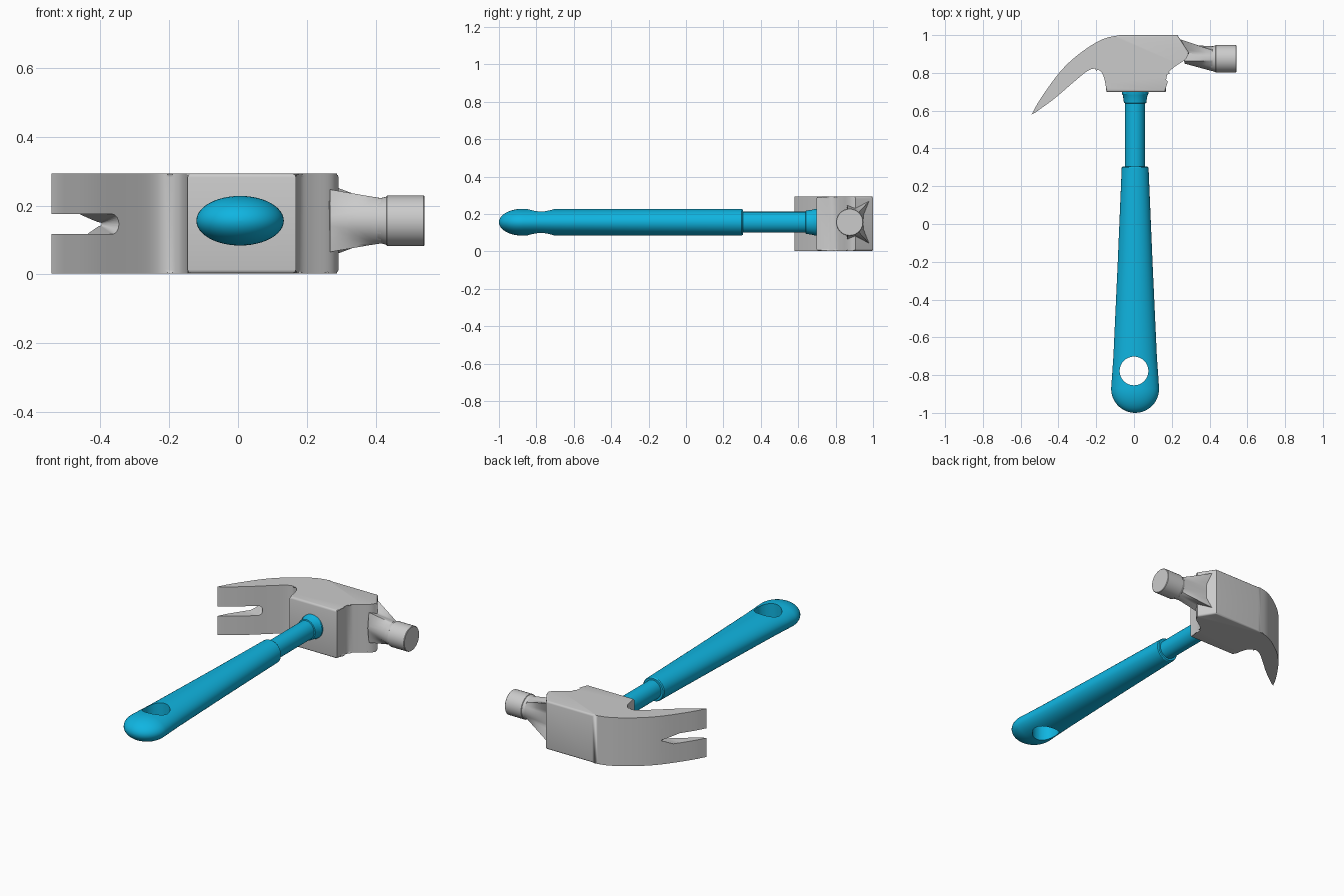
import bpy, bmesh, math
from mathutils import Vector

if "Cube" in bpy.data.objects:
    bpy.data.objects.remove(bpy.data.objects["Cube"])

ZC = 0.156  # mid height of the whole hammer


def make(name, bm, color=None):
    bmesh.ops.recalc_face_normals(bm, faces=bm.faces)
    me = bpy.data.meshes.new(name)
    bm.to_mesh(me)
    bm.free()
    ob = bpy.data.objects.new(name, me)
    bpy.context.collection.objects.link(ob)
    if color:
        me.materials.append(color)
    return ob


def loft(bm, rings):
    loops = [[bm.verts.new(p) for p in r] for r in rings]
    n = len(loops[0])
    for a, b in zip(loops, loops[1:]):
        for i in range(n):
            bm.faces.new((a[i], a[(i + 1) % n], b[(i + 1) % n], b[i]))
    bm.faces.new(loops[0][::-1])
    bm.faces.new(loops[-1])


def spline(pts, k=5):
    p = [Vector(q) for q in pts]
    p = [2 * p[0] - p[1]] + p + [2 * p[-1] - p[-2]]
    out = []
    for a, b, c, d in zip(p, p[1:], p[2:], p[3:]):
        for i in range(k):
            t = i / k
            out.append(0.5 * (2 * b + (c - a) * t + (2 * a - 5 * b + 4 * c - d) * t * t
                              + (3 * b - a - 3 * c + d) * t ** 3))
    return out + [p[-2]]


def cut(ob, tool):
    tool.hide_render = True
    m = ob.modifiers.new("cut", 'BOOLEAN')
    m.operation, m.solver, m.object = 'DIFFERENCE', 'EXACT', tool
    bpy.context.view_layer.objects.active = ob
    bpy.ops.object.modifier_apply(modifier=m.name)
    bpy.data.objects.remove(tool)


def smooth(ob):
    bpy.ops.object.select_all(action='DESELECT')
    ob.select_set(True)
    bpy.context.view_layer.objects.active = ob
    bpy.ops.object.shade_smooth_by_angle(angle=math.radians(32))


blue = bpy.data.materials.new("blue_grip")
blue.diffuse_color = (0.005, 0.46, 0.75, 1)
blue.use_nodes = True
blue.node_tree.nodes["Principled BSDF"].inputs["Base Color"].default_value = blue.diffuse_color

# Head: claw and cheek profile, extruded upward with softened rims
outer = spline([(-0.542, 0.58), (-0.50, 0.655), (-0.41, 0.783), (-0.33, 0.868),
                (-0.235, 0.94), (-0.156, 0.982), (-0.077, 1.0)])
throat = spline([(0.292, 0.905), (0.27, 0.87), (0.215, 0.832), (0.18, 0.80), (0.168, 0.755)])
crotch = spline([(-0.148, 0.72), (-0.156, 0.765), (-0.172, 0.803), (-0.205, 0.822),
                 (-0.246, 0.81), (-0.315, 0.755), (-0.42, 0.665), (-0.525, 0.588)])
prof = outer + [Vector((0.23, 1.0))] + throat + [Vector((0.168, 0.698)), Vector((-0.146, 0.698))] + crotch
bm = bmesh.new()
loft(bm, [[(p.x, p.y, z) for p in prof] for z in (0.003, 0.293)])
rim = [e for e in bm.edges if abs(e.verts[0].co.z - e.verts[1].co.z) < 1e-4
       and min(v.co.x for v in e.verts) > -0.505]
bmesh.ops.bevel(bm, geom=rim, offset=0.011, segments=3, profile=0.5, affect='EDGES', clamp_overlap=False)
head = make("claw_head", bm)

# Nail slot: rounded at the inner face, a sharp V at the outer face
W, N = 0.029, 12
arc = [math.pi * (i / N - 0.5) for i in range(N + 1)]


def slot(y, v):
    r = [(-0.7, y, ZC - 0.01 - W), (-0.7, y, ZC - 0.01 + W)]
    tip = [(-0.364 + W * math.cos(a), W * math.sin(a)) for a in arc]
    if v:
        tip = [(-0.40 + 0.004 * math.cos(a), 0.005 * math.sin(a)) for a in arc]
    r[0:0] = [(-0.54, y, ZC - 0.01 - W)]
    r.append((-0.54, y, ZC - 0.01 + W))
    return r + [(x, y, ZC - 0.01 + z) for x, z in reversed(tip)]


bm = bmesh.new()
loft(bm, [slot(0.4, False), slot(0.715, False), slot(0.79, True), slot(1.1, True)])
cut(head, make("slot_cutter", bm))
smooth(head)

# Neck: fluted base narrowing to a round section
CY, SEG = 0.875, 48
upper = [(0.95, 0.0), (0.95, 0.04), (0.978, 0.112), (0.905, 0.075), (0.862, 0.088), (0.845, 0.0)]
star = [(y, z) for y, z in upper] + [(y, -z) for y, z in upper[-2:0:-1]]
base = []
for i, (y, z) in enumerate(star):
    y2, z2 = star[(i + 1) % len(star)]
    base += [(y + (y2 - y) * t / 5, z + (z2 - z) * t / 5) for t in range(5)]
rings = []
for t in (-0.12, 0, 0.25, 0.5, 0.75, 1):
    ring = []
    for y, z in base:
        a = math.atan2(z, y - CY)
        x = 0.233 + (1.0 - y) * 0.55
        x = min(x, 0.283)
        q = Vector((0.415, CY + 0.066 * math.cos(a), 0.066 * math.sin(a)))
        p = Vector((x, y, z)).lerp(q, t)
        ring.append((p.x, p.y, p.z + ZC))
    rings.append(ring)
bm = bmesh.new()
loft(bm, rings)
smooth(make("neck", bm))


def turned(name, stations, axis, color=None):
    """Elliptical sections: (position, half width, half height)."""
    bm = bmesh.new()
    rs = []
    for s, w, h in stations:
        r = []
        for i in range(SEG):
            a = 2 * math.pi * i / SEG
            u, z = w * math.cos(a), ZC + h * math.sin(a)
            r.append((s, CY + u, z) if axis == 'X' else (0.006 + u, s, z))
        rs.append(r)
    loft(bm, rs)
    return make(name, bm, color)


# Striking face
smooth(turned("striking_face", [(0.405, 0.063, 0.063), (0.431, 0.070, 0.070), (0.433, 0.073, 0.073),
                                (0.539, 0.073, 0.073), (0.542, 0.070, 0.070)], 'X'))

# Handle: shaft and collar
smooth(turned("shaft", [(0.27, 0.053, 0.056), (0.72, 0.053, 0.056)], 'Y', blue))
smooth(turned("collar", [(0.638, 0.052, 0.055), (0.641, 0.059, 0.062), (0.682, 0.065, 0.068),
                         (0.688, 0.070, 0.071), (0.72, 0.070, 0.071)], 'Y', blue))

# Grip with rounded end and hanging hole
st = [(0.304, 0.050, 0.052), (0.304, 0.066, 0.067), (0.298, 0.071, 0.071), (-0.2, 0.092, 0.071),
      (-0.7, 0.115, 0.071), (-0.8, 0.122, 0.071)]
for i in range(13):
    a = math.radians(i * 7.4)
    st.append((-0.872 - 0.128 * math.sin(a), 0.127 * math.cos(a), 0.072 * math.cos(a)))
grip = turned("grip", st, 'Y', blue)
bm = bmesh.new()
loft(bm, [[(0.076 * math.cos(2 * math.pi * i / 40), -0.778 + 0.076 * math.sin(2 * math.pi * i / 40), z)
           for i in range(40)] for z in (-0.1, 0.5)])
cut(grip, make("hole_cutter", bm))
smooth(grip)
